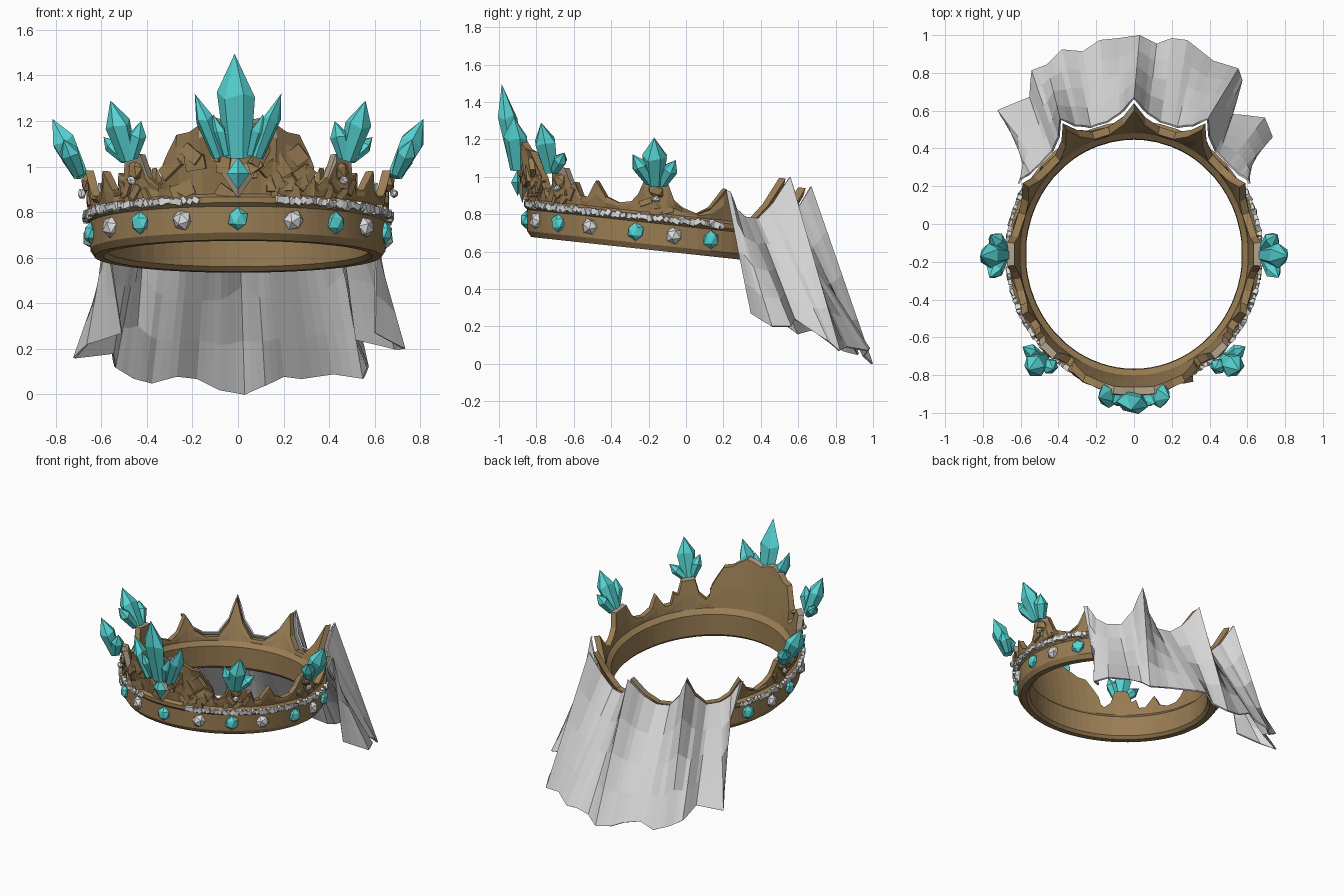
import bpy, bmesh, math, random
from mathutils import Vector, Matrix, Euler

if "Cube" in bpy.data.objects:
    bpy.data.objects.remove(bpy.data.objects["Cube"])

random.seed(4)


def material(name, rgb):
    m = bpy.data.materials.new(name)
    m.diffuse_color = (*rgb, 1)
    m.use_nodes = True
    m.node_tree.nodes["Principled BSDF"].inputs["Base Color"].default_value = m.diffuse_color
    return m


BRONZE = material("bronze", (0.32, 0.205, 0.088))
FROST = material("frosted bronze", (0.42, 0.35, 0.25))
TEAL = material("teal crystal", (0.095, 0.68, 0.67))
SILVER = material("silver", (0.72, 0.72, 0.72))
CLOTH = material("veil cloth", (0.71, 0.71, 0.71))


def finish(name, bm, *mats):
    bmesh.ops.recalc_face_normals(bm, faces=bm.faces)
    me = bpy.data.meshes.new(name)
    bm.to_mesh(me)
    bm.free()
    for m in mats:
        me.materials.append(m)
    ob = bpy.data.objects.new(name, me)
    bpy.context.collection.objects.link(ob)
    return ob


def ring(t, r, h):
    """Point on the tilted oval ring: t degrees from the front, radius, height."""
    a = math.radians(t)
    y = -0.16 - 1.06 * r * math.cos(a)
    return Vector((r * math.sin(a), y, 0.589 - 0.108 * y + h))


# Upper outline of one half of the crown: (degrees from front, height)
EDGE = [(0, .50), (5, .52), (9, .53), (14, .50), (18, .47), (23, .46), (28, .37), (30, .33),
        (31, .27), (33, .25), (37, .29), (39.5, .39), (47, .39), (49.5, .30), (52, .32), (54, .25),
        (58, .25), (63, .34), (67, .26), (73, .235), (79, .25), (82, .29), (85, .37), (95, .37),
        (98, .28), (102, .245), (109, .22), (115, .26), (121, .37), (126, .26), (132, .22),
        (140, .22), (146, .31), (150, .46), (154, .31), (160, .22), (168, .22), (175, .29), (180, .42)]


def top_height(t):
    t = abs(t)
    for (a, ha), (b, hb) in zip(EDGE, EDGE[1:]):
        if t <= b:
            return ha + (hb - ha) * (t - a) / (b - a)
    return EDGE[-1][1]


def wall_radius(t, h):
    flare = 0.2 + 0.32 * max(0, -math.cos(math.radians(t))) ** 2
    return 0.64 + flare * (h - 0.2)


# Crown: a lofted closed section around the ring, frosted at crystal mounts
bm = bmesh.new()
angles = [t for t, h in EDGE] + [-t for t, h in reversed(EDGE[1:-1])]
cols = []
for t in angles:
    h = top_height(t)
    sec = [(.63, 0), (.65, .03), (.65, .145), (.665, .16), (.665, .185), (.645, .2)]
    for f in (.45, .8, 1):
        hh = .2 + f * (h - .2)
        j = random.uniform(-.008, .012) * (2 if abs(t) < 29 else 1) if f < 1 else 0
        sec.append((wall_radius(t, hh) + j, hh))
    for f in (1, .45):
        hh = .2 + f * (h - .2)
        sec.append((wall_radius(t, hh) - .038, hh))
    sec += [(.605, .195), (.575, .165), (.572, .02), (.59, 0)]
    cols.append([bm.verts.new(ring(t, r, z)) for r, z in sec])
n = len(cols[0])
for i, c in enumerate(cols):
    d = cols[(i + 1) % len(cols)]
    t = abs(angles[i] + angles[(i + 1) % len(cols)]) / 2
    for k in range(n):
        f = bm.faces.new((c[k], d[k], d[(k + 1) % n], c[(k + 1) % n]))
        mount = t < 16 or 38 < t < 49 or 84 < t < 96
        f.material_index = int(mount and k in (7, 8))
finish("crown_band", bm, BRONZE, FROST)


def chunk(bm, t, r, h, size, spin=0.0, cube=False):
    """Faceted lump or block facing outward from the ring."""
    m = (Matrix.Translation(ring(t, r, h)) @ Matrix.Rotation(math.radians(t), 4, 'Z')
         @ Euler((random.uniform(-spin, spin) * .25, random.uniform(-spin, spin) * 3,
                  random.uniform(-spin, spin) * .25)).to_matrix().to_4x4()
         @ Matrix.Diagonal((*size, 1)))
    if cube:
        bmesh.ops.create_cube(bm, size=1.5, matrix=m)
    else:
        bmesh.ops.create_icosphere(bm, subdivisions=1, radius=1, matrix=m)


# Rough carved relief on the front crest and on the crystal mounts
bm = bmesh.new()
for i in range(26):
    t = random.uniform(-27, 27)
    h = random.uniform(.2, max(.22, top_height(t) - .08))
    chunk(bm, t, wall_radius(t, h) + .004, h,
          (random.uniform(.05, .08), .02, random.uniform(.025, .045)), .9, True)
for s in (1, -1):
    for t0 in (43, 90):
        for i in range(5):
            t, h = t0 + random.uniform(-7, 7), random.uniform(.2, .26)
            chunk(bm, s * t, wall_radius(t, h), h, (.045, .018, .02), .5, True)
        chunk(bm, s * t0, .66, .32, (.04, .03, .05), .3)
finish("carved_relief", bm, BRONZE)

# Beaded silver trim, broken by the front crest and ending at the veil
bm = bmesh.new()
for s in (1, -1):
    for i in range(46):
        b = random.uniform(.013, .019)
        chunk(bm, s * (16 + i * 2.3), .668, .173 + random.uniform(-.004, .004), (b * 1.3, b, b), 1, True)
finish("beaded_trim", bm, SILVER)

# Gems set around the band, alternating teal and silver
teal, silver = bmesh.new(), bmesh.new()
for i, t in enumerate((0, 22, 41, 59, 81, 98, 115)):
    for s in ((1, -1) if t else (1,)):
        if i % 2 == 0:
            chunk(teal, s * t, .655, .09, (.048, .032, .05))
        else:
            chunk(silver, s * t, .65, .09, (.046, .04, .048), .6)
for s in (1, -1):
    for t in (43, 90):
        chunk(silver, s * t, .685, .275, (.026, .02, .02), .4)
finish("teal_gems", teal, TEAL)
finish("silver_gems", silver, SILVER)

# Diamond stone and its frame at the front of the crest
for name, mat, y, w, h in (("diamond_frame", FROST, -.875, .075, .11),
                           ("diamond_stone", TEAL, -.9, .05, .072)):
    bm = bmesh.new()
    bmesh.ops.create_uvsphere(bm, u_segments=4, v_segments=2, radius=1,
                              matrix=Matrix.Translation((0, y, .97)) @ Matrix.Diagonal((w, .035, h, 1)))
    finish(name, bm, mat)


def crystal(bm, base, tip, r, depth=.85):
    """Six-sided shard: narrow foot, wide shoulder, pointed tip."""
    base, tip = Vector(base), Vector(tip)
    q = (tip - base).to_track_quat('Z', 'Y')
    rows = []
    for f, k in ((0, .65), (.58, 1)):
        ring_verts = []
        for i in range(6):
            a = i * math.pi / 3
            off = q @ Vector((math.cos(a) * r * k, math.sin(a) * r * k * depth, 0))
            ring_verts.append(bm.verts.new(base.lerp(tip, f + .05 * (i % 2) * (f > 0)) + off))
        rows.append(ring_verts)
    point = bm.verts.new(tip)
    bm.faces.new(rows[0])
    for i in range(6):
        j = (i + 1) % 6
        bm.faces.new((rows[0][i], rows[0][j], rows[1][j], rows[1][i]))
        bm.faces.new((rows[1][i], rows[1][j], point))


# Crystal clusters
bm = bmesh.new()
crystal(bm, (0, -.905, 1.04), (-.015, -.985, 1.495), .085, .6)
for s in (1, -1):
    crystal(bm, (s * .085, -.9, 1.04), (s * .19, -.92, 1.32), .064, .6)
    crystal(bm, (s * .06, -.905, 1.05), (s * .11, -.95, 1.23), .045, .6)
finish("front_crystals", bm, TEAL)
bm = bmesh.new()
for s in (1, -1):
    for base, tip, r in (((.48, -.72, 1.03), (.56, -.775, 1.29), .064),
                         ((.465, -.735, 1.04), (.425, -.77, 1.20), .044),
                         ((.495, -.705, 1.03), (.59, -.65, 1.13), .04),
                         ((.69, -.165, .96), (.815, -.17, 1.21), .066),
                         ((.70, -.19, .97), (.765, -.285, 1.12), .047),
                         ((.69, -.13, .96), (.76, -.055, 1.09), .047)):
        crystal(bm, (s * base[0], *base[1:]), (s * tip[0], *tip[1:]), r)
finish("side_crystals", bm, TEAL)

# Veil: pleated hem swept up to the outline of the rear spikes
HEM = [(.60, .35, .27), (.73, .46, .20), (.69, .56, .20), (.52, .58, .24), (.57, .76, .12),
       (.55, .82, .07), (.42, .86, .09), (.28, .97, .07), (.20, .98, .08), (.12, .95, .04),
       (.03, .995, 0), (-.08, .98, .02), (-.18, .97, .07), (-.27, .91, .08), (-.38, .92, .05),
       (-.46, .84, .07), (-.54, .81, .12), (-.55, .67, .18), (-.72, .60, .16), (-.66, .51, .22),
       (-.51, .45, .27)]
bm = bmesh.new()
SUB = 3
count = (len(HEM) - 1) * SUB
prev = None
for i in range(count + 1):
    k = min(i // SUB, len(HEM) - 2)
    hem = Vector(HEM[k]).lerp(Vector(HEM[k + 1]), i / SUB - k)
    t = 120 + 120 * i / count
    ta = t if t <= 180 else 360 - t
    h = top_height(ta) + .01
    top = ring(t, wall_radius(ta, h) + .02, h)
    col = [bm.verts.new(top.lerp(hem, f)) for f in (0, .25, .5, .75, 1)]
    if prev:
        for a in range(len(col) - 1):
            bm.faces.new((prev[a], col[a], col[a + 1], prev[a + 1]))
    prev = col
veil = finish("veil", bm, CLOTH)
mod = veil.modifiers.new("thickness", 'SOLIDIFY')
mod.thickness = 0.01
mod.offset = 0
